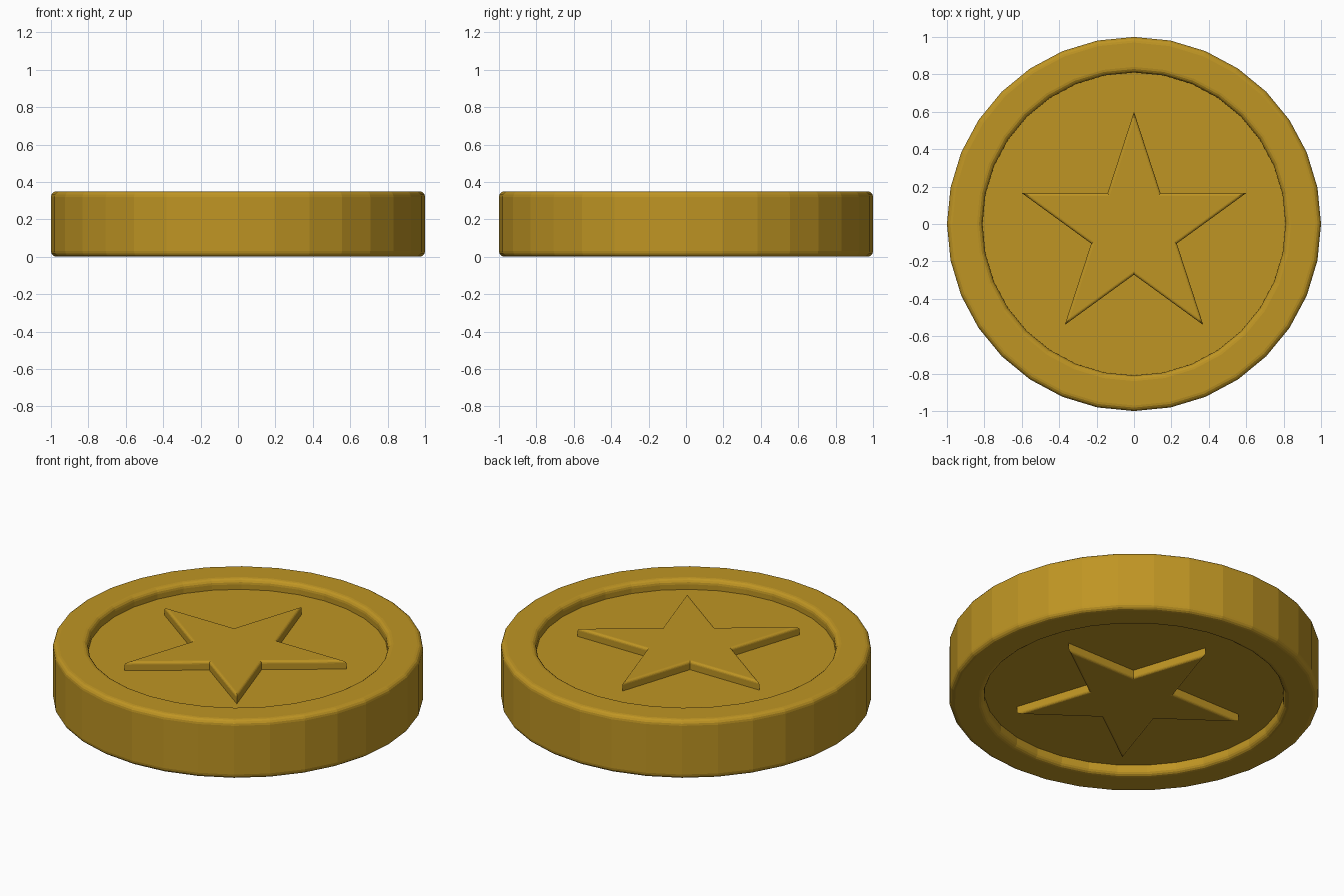
import bpy, bmesh
from math import sin, cos, pi

if "Cube" in bpy.data.objects:
    bpy.data.objects.remove(bpy.data.objects["Cube"])

H, FLOOR, SIDES = 0.35, 0.29, 32     # coin height, recessed face height, rim sides
B = 0.03                             # rim bevel
STAR_R, STAR_Y, STAR_H, STAR_B = 0.63, -0.03, 0.05, 0.015
STEPS = 4

gold = bpy.data.materials.new("gold")
gold.diffuse_color = (0.52, 0.30, 0.017, 1)
gold.use_nodes = True
gold.node_tree.nodes["Principled BSDF"].inputs["Base Color"].default_value = gold.diffuse_color


def arc(cx, cz, r, a0, a1):
    """Quarter round as (radius, height) points."""
    return [(cx + r * cos(a0 + (a1 - a0) * i / STEPS),
             cz + r * sin(a0 + (a1 - a0) * i / STEPS)) for i in range(STEPS + 1)]


def stack(name, loops):
    """Skin a list of matching closed loops and cap both ends."""
    bm = bmesh.new()
    rings = [[bm.verts.new(p) for p in loop] for loop in loops]
    n = len(rings[0])
    for a, b in zip(rings, rings[1:]):
        for i in range(n):
            j = (i + 1) % n
            bm.faces.new((a[i], a[j], b[j], b[i]))
    bm.faces.new(rings[0][::-1])
    bm.faces.new(rings[-1])
    bmesh.ops.recalc_face_normals(bm, faces=bm.faces)
    me = bpy.data.meshes.new(name)
    bm.to_mesh(me)
    bm.free()
    me.materials.append(gold)
    ob = bpy.data.objects.new(name, me)
    bpy.context.collection.objects.link(ob)
    return ob


# Coin body: lathed profile, upper half mirrored to the underside
upper = (arc(1 - B, H - B, B, 0, pi / 2)
         + arc(0.81 + B, H - B, B, pi / 2, pi) + [(0.81, FLOOR)])
profile = [(r, H - z) for r, z in reversed(upper)] + upper
stack("coin_body", [[(r * cos(2 * pi * i / SIDES), r * sin(2 * pi * i / SIDES), z)
                     for i in range(SIDES)] for r, z in profile])


def star(name, flip):
    """Raised five-point star with a rounded top edge."""
    edge = STAR_R * cos(2 * pi / 5)          # distance from centre to the star's sides
    section = [(0, -0.01), (0, 0)] + [
        (STAR_B - x, z) for x, z in arc(0, STAR_H - STAR_B, STAR_B, 0, pi / 2)]
    loops = []
    for inset, z in section:
        s = 1 - inset / edge
        loop = []
        for i in range(10):
            r = s * STAR_R * (1 if i % 2 == 0 else 0.382)
            a = pi / 2 + i * pi / 5
            zz = FLOOR + z
            loop.append((r * cos(a), STAR_Y + r * sin(a), H - zz if flip else zz))
        loops.append(loop)
    stack(name, loops)


# Stars on both faces
star("top_star", False)
star("bottom_star", True)
